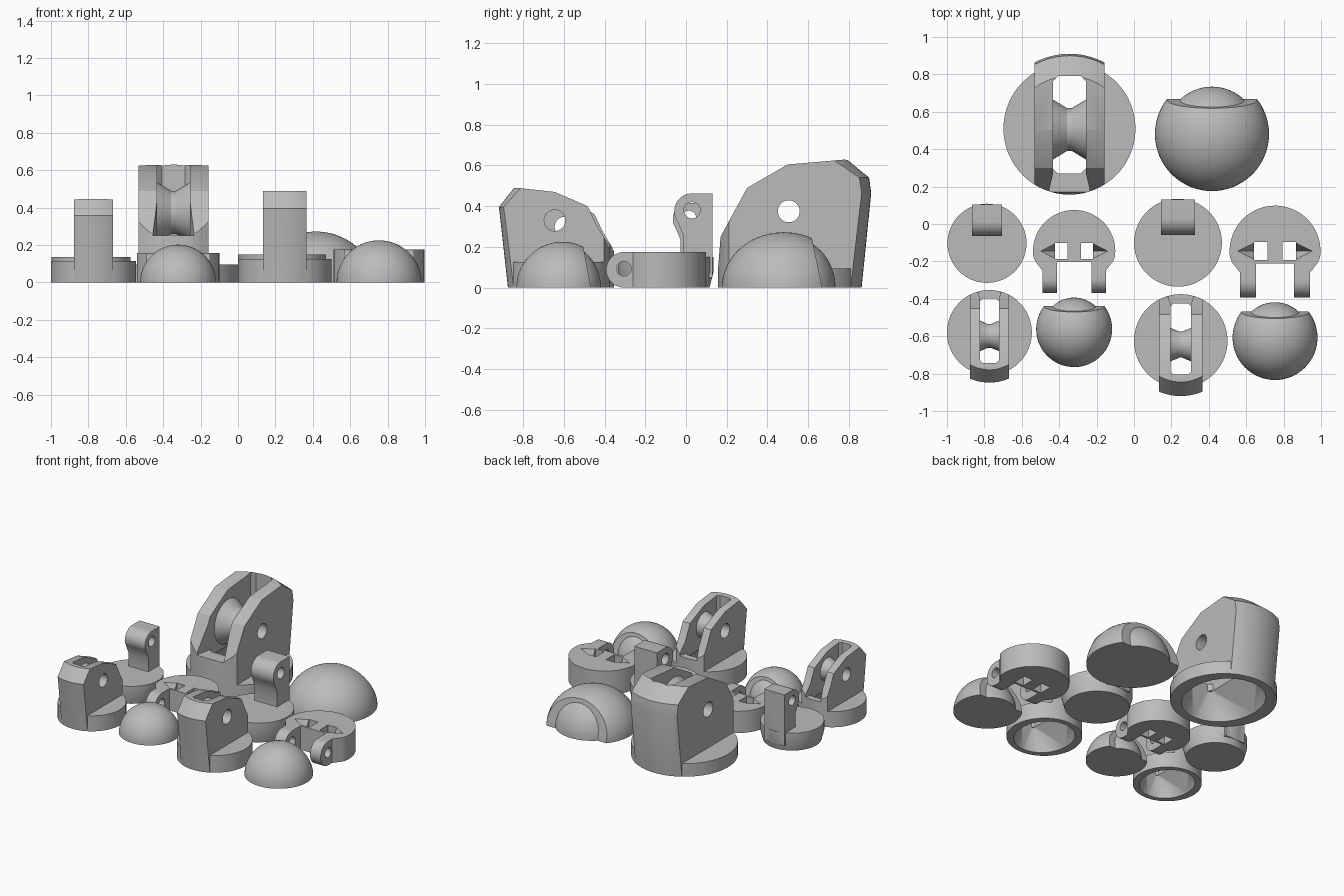
import bpy, bmesh
from math import sin, cos, pi, radians
from mathutils import Vector

if "Cube" in bpy.data.objects:
    bpy.data.objects.remove(bpy.data.objects["Cube"], do_unlink=True)

grey = bpy.data.materials.new("plain_grey")
grey.use_nodes = True
grey.diffuse_color = (0.5, 0.5, 0.5, 1)
grey.node_tree.nodes["Principled BSDF"].inputs["Base Color"].default_value = (0.5, 0.5, 0.5, 1)


def finish(bm, name):
    bmesh.ops.recalc_face_normals(bm, faces=bm.faces)
    mesh = bpy.data.meshes.new(name)
    bm.to_mesh(mesh)
    bm.free()
    mesh.materials.append(grey)
    obj = bpy.data.objects.new(name, mesh)
    bpy.context.collection.objects.link(obj)
    return obj


def prism(points, lo, hi, axis="z", name="cutter"):
    """Extrude an outline along z, or a (y, z) outline along x."""
    bm = bmesh.new()
    at = (lambda p, a: (p[0], p[1], a)) if axis == "z" else (lambda p, a: (a, p[0], p[1]))
    face = bm.faces.new([bm.verts.new(at(p, lo)) for p in points])
    new = bmesh.ops.extrude_face_region(bm, geom=[face])["geom"]
    shift = Vector(at((0, 0), hi - lo))
    bmesh.ops.translate(bm, vec=shift, verts=[v for v in new if isinstance(v, bmesh.types.BMVert)])
    return finish(bm, name)


def arc(cx, cy, r, start, end, n=24):
    step = radians(end - start) / n
    return [(cx + r * cos(radians(start) + i * step), cy + r * sin(radians(start) + i * step))
            for i in range(n + 1)]


def lathe(profile, axis="z", centre=(0, 0, 0), n=64, name="cutter"):
    """Solid of revolution from (radius, height) pairs, capped at both ends."""
    bm = bmesh.new()
    rings = []
    for r, h in profile:
        ring = []
        for i in range(n):
            a, b = r * cos(2 * pi * i / n), r * sin(2 * pi * i / n)
            p = Vector((a, b, h) if axis == "z" else (h, a, b))
            ring.append(bm.verts.new(p + Vector(centre)))
        rings.append(ring)
    for low, high in zip(rings, rings[1:]):
        for i in range(n):
            j = (i + 1) % n
            bm.faces.new((low[i], low[j], high[j], high[i]))
    bm.faces.new(rings[0])
    bm.faces.new(rings[-1])
    return finish(bm, name)


def hull(points):
    bm = bmesh.new()
    for p in points:
        bm.verts.new(p)
    bmesh.ops.convex_hull(bm, input=bm.verts)
    return finish(bm, "cutter")


def combine(obj, operation, *others):
    for other in others:
        mod = obj.modifiers.new("cut", "BOOLEAN")
        mod.operation, mod.object, mod.solver = operation, other, "EXACT"
        bpy.context.view_layer.objects.active = obj
        bpy.ops.object.modifier_apply(modifier=mod.name)
        bpy.data.objects.remove(other, do_unlink=True)


def place(obj, x, y, scale=(1, 1, 1), turn=0):
    obj.location, obj.scale, obj.rotation_euler.z = (x, y, 0), scale, turn
    bpy.ops.object.select_all(action="DESELECT")
    obj.select_set(True)
    bpy.context.view_layer.objects.active = obj
    bpy.ops.object.shade_smooth_by_angle(angle=radians(25))


# Round base, upright slotted tower, hollow underside and a waisted spool
def housing(name, r, base, half, back, side, slot, sill, spool, cavity):
    body = lathe([(r, 0)] + back, name=name)
    for v in body.data.vertices:
        size = v.co.xy.length
        if v.co.y < 0 and size > r:
            v.co.xy *= r / size
    combine(body, "INTERSECT", prism(side, -half, half, "x"))
    combine(body, "UNION", lathe([(r, 0), (r, base)]))
    w, front, rear = slot
    c = w * 0.3
    outline = [(-w, front + c), (c - w, front), (w - c, front), (w, front + c),
               (w, rear - c), (w - c, rear), (c - w, rear), (-w, rear - c)]
    mouth = [(-w, 0), (-w, front), (-w * 1.3, -r), (-w * 1.6, -r * 1.4),
             (w * 1.6, -r * 1.4), (w * 1.3, -r), (w, front), (w, 0)]
    rx, ry, top = cavity
    hollow = [(rx * a, ry * b, -0.01) for a, b in arc(0, 0, 1, 0, 345, 23)]
    hollow += [(x, y, top) for x in (-w, w) for y in (front, rear)]
    combine(body, "DIFFERENCE", prism(outline, -0.1, 1), prism(mouth, sill, 1), hull(hollow))
    sy, sz, big, waist, hole = spool
    e = w + 0.01
    combine(body, "UNION", lathe([(big, -e), (big, -w), (waist, -w * 0.15), (waist, w * 0.15),
                                  (big, w), (big, e)], "x", (0, sy, sz), 48))
    combine(body, "DIFFERENCE", lathe([(hole, -1), (hole, 1)], "x", (0, sy, sz), 32))
    return body


large = housing("large_housing", 0.353, 0.095, 0.1875,
                [(0.4, 0.465), (0.39, 0.54), (0.28, 0.63)],
                [(-0.36, 0), (-0.34, 0.25), (-0.21, 0.49), (-0.01, 0.605), (0.28, 0.63),
                 (0.5, 0.64), (0.5, 0)],
                (0.088, -0.24, 0.28), 0.25, (-0.005, 0.375, 0.16, 0.115, 0.054), (0.27, 0.3, 0.2))
place(large, -0.345, 0.51)

for name, x, y, s in (("right_housing", -0.773, -0.58, 0.908), ("left_housing", 0.25, -0.625, 1)):
    small = housing(name, 0.25, 0.125, 0.115,
                    [(0.29, 0.36), (0.295, 0.395), (0.22, 0.49)],
                    [(-0.26, 0), (-0.25, 0.2), (-0.19, 0.3), (-0.142, 0.4), (0.02, 0.47),
                     (0.22, 0.492), (0.4, 0.5), (0.4, 0)],
                    (0.056, -0.2, 0.18), 0.2, (0.02, 0.33, 0.09, 0.07, 0.052), (0.2, 0.215, 0.17))
    place(small, x, y, (s, s, s), pi)


# Domes with a sloped rear cut and a smaller bulge behind it
def dome(name):
    def shell(rx, ry, rz, dy):
        obj = lathe([(cos(t * pi / 36), sin(t * pi / 36)) for t in range(18)] + [(0.01, 1)], name=name)
        for v in obj.data.vertices:
            v.co = (v.co.x * rx, v.co.y * ry + dy, v.co.z * rz)
        return obj
    body = shell(1, 1, 1, 0)
    rear = [(0.62, -0.1), (0.6, 0.1), (0.45, 0.9), (0.42, 1.2), (2, 1.2), (2, -0.1)]
    combine(body, "DIFFERENCE", prism(rear, -2, 2, "x"))
    combine(body, "UNION", shell(0.8, 0.78, 0.93, 0.05))
    return body


for name, x, y, r, h in (("large_dome", 0.417, 0.481, 0.305, 0.272),
                         ("middle_dome", -0.32, -0.562, 0.203, 0.202),
                         ("left_dome", 0.754, -0.607, 0.227, 0.225)):
    place(dome(name), x, y, (r, r, h))

# Tapered discs carrying an upright pierced lug
for name, x, y, s in (("right_lug_disc", -0.786, -0.103, 0.9), ("left_lug_disc", 0.235, -0.1, 1)):
    disc = lathe([(0.215, 0), (0.235, 0.075), (0.235, 0.15)], name=name)
    lug = [(0.23, 0.05), (0.23, 0.463), (0.13, 0.463)] + arc(0.13, 0.375, 0.088, 95, 215, 12)
    lug += [(0.085, 0.26), (0.085, 0.05)]
    combine(disc, "UNION", prism(lug, -0.09, 0.09, "x"))
    combine(disc, "DIFFERENCE", lathe([(0.04, -1), (0.04, 1)], "x", (0, 0.13, 0.38), 32))
    place(disc, x, y, (s, s, s))

# Forked clips with two windows and pierced rounded legs
for name, x, y, s in (("middle_clip", -0.32, -0.145, 0.905), ("left_clip", 0.754, -0.145, 1)):
    h = 0.175
    outline = arc(0, 0, 0.243, -8, 188, 48)
    outline += [(-0.23, -0.06), (-0.187, -0.115), (-0.187, -0.13), (-0.102, -0.13), (-0.102, -0.065),
                (0.102, -0.065), (0.102, -0.13), (0.187, -0.13), (0.187, -0.115), (0.23, -0.06)]
    clip = prism(outline, 0, h, name=name)
    for side in (-1, 1):
        leg = [(-0.1, 0), (-0.1, h)] + arc(-0.16, h / 2, h / 2, 90, 270, 20)
        lo, hi = sorted((side * 0.102, side * 0.187))
        combine(clip, "UNION", prism(leg, lo, hi, "x"))
        a, b = side * 0.112, side * 0.04
        window = [(a, -0.048), (b, -0.048), (b, 0.048), (a, 0.048)]
        wedge = [(side * 0.2, 0, h + 0.002), (a, 0.045, h + 0.002), (a, -0.045, h + 0.002),
                 (a, 0, h - 0.09), (side * 0.1, 0, h + 0.002)]
        combine(clip, "DIFFERENCE", prism(window, -0.1, 0.4), hull(wedge))
    combine(clip, "DIFFERENCE", lathe([(0.036, -1), (0.036, 1)], "x", (0, -0.16, 0.093), 32))
    place(clip, x, y, (s, s, s))
